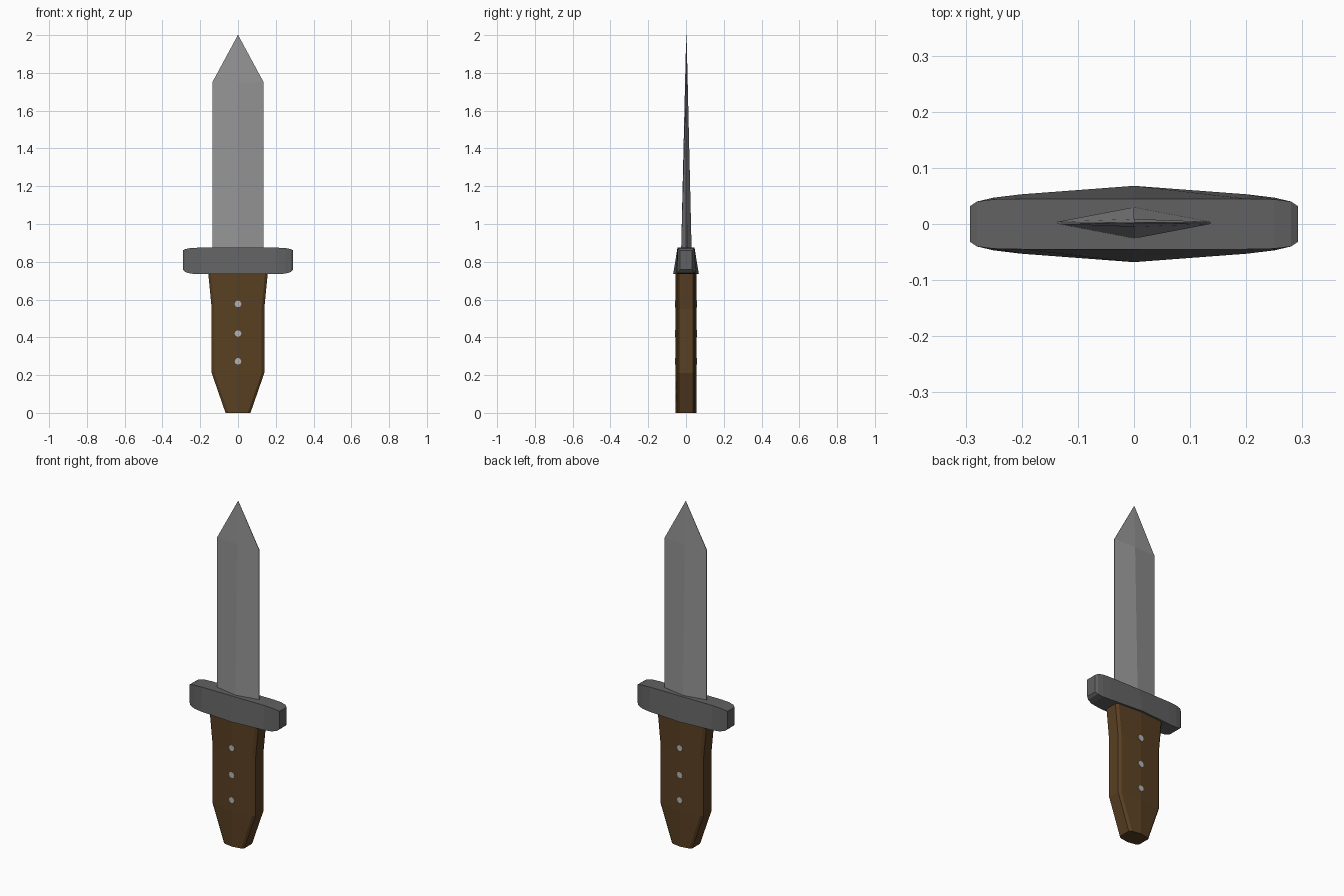
import bpy, bmesh, math
from mathutils import Matrix

if "Cube" in bpy.data.objects:
    bpy.data.objects.remove(bpy.data.objects["Cube"])


def material(name, rgb):
    m = bpy.data.materials.new(name)
    m.diffuse_color = (*rgb, 1)
    m.use_nodes = True
    m.node_tree.nodes["Principled BSDF"].inputs["Base Color"].default_value = m.diffuse_color
    return m


def finish(name, bm, mat):
    bmesh.ops.recalc_face_normals(bm, faces=bm.faces)
    me = bpy.data.meshes.new(name)
    bm.to_mesh(me)
    bm.free()
    ob = bpy.data.objects.new(name, me)
    me.materials.append(mat)
    bpy.context.collection.objects.link(ob)
    return ob


def loft(name, rings, mat):
    """Skin a list of equal-sized point rings and cap both ends."""
    bm = bmesh.new()
    loops = [[bm.verts.new(p) for p in ring] for ring in rings]
    n = len(loops[0])
    for a, b in zip(loops, loops[1:]):
        for i in range(n):
            j = (i + 1) % n
            bm.faces.new((a[i], a[j], b[j], b[i]))
    bm.faces.new(loops[0])
    bm.faces.new(loops[-1])
    return finish(name, bm, mat)


steel = material("steel", (0.30, 0.30, 0.30))
iron = material("dark_iron", (0.12, 0.12, 0.12))
wood = material("wood", (0.10, 0.05, 0.016))
silver = material("rivet_metal", (0.45, 0.45, 0.46))


# Blade: flattened diamond section tapering to a point
def diamond(z, w, t, e):
    y = 0.002
    return [(w, y - e, z), (w, y + e, z), (0, y + t, z),
            (-w, y + e, z), (-w, y - e, z), (0, y - t, z)]


loft("blade", [diamond(0.85, 0.136, 0.028, 0.002),
               diamond(1.75, 0.136, 0.007, 0.002),
               diamond(2.0, 0.001, 0.001, 0.0005)], steel)

# Guard: (x, half depth at bottom, half depth at top, z low, z high)
half = [(0, 0.068, 0.045, 0.735, 0.875),
        (0.2, 0.053, 0.045, 0.735, 0.875),
        (0.25, 0.047, 0.044, 0.737, 0.873),
        (0.28, 0.040, 0.040, 0.746, 0.867),
        (0.292, 0.032, 0.032, 0.758, 0.860)]
stations = [(-s[0], *s[1:]) for s in reversed(half[1:])] + half
loft("guard", [[(x, -b, lo), (x, b, lo), (x, t, hi), (x, -t, hi)]
               for x, b, t, lo, hi in stations], iron)


# Handle: chamfered slab with a slight ridge down each face
def grip(z, w):
    q = [(w, 0.036), (w - 0.014, 0.047), (0, 0.056)]
    right = [(w, -0.036)] + q
    left = [(-x, y) for x, y in (q[1], q[0])]
    back = [(-w, -0.036), (-w + 0.014, -0.047), (0, -0.056), (w - 0.014, -0.047)]
    return [(x, y, z) for x, y in right + left + back]


loft("handle", [grip(0, 0.066), grip(0.21, 0.139),
                grip(0.55, 0.139), grip(0.745, 0.158)], wood)

# Rivets: short pins through the handle
for i, z in enumerate((0.273, 0.42, 0.577)):
    bm = bmesh.new()
    bmesh.ops.create_cone(bm, cap_ends=True, segments=8, radius1=0.018,
                          radius2=0.018, depth=0.116,
                          matrix=Matrix.Translation((0, 0, z)) @ Matrix.Rotation(math.pi / 2, 4, 'X'))
    finish(f"rivet_{i + 1}", bm, silver)
